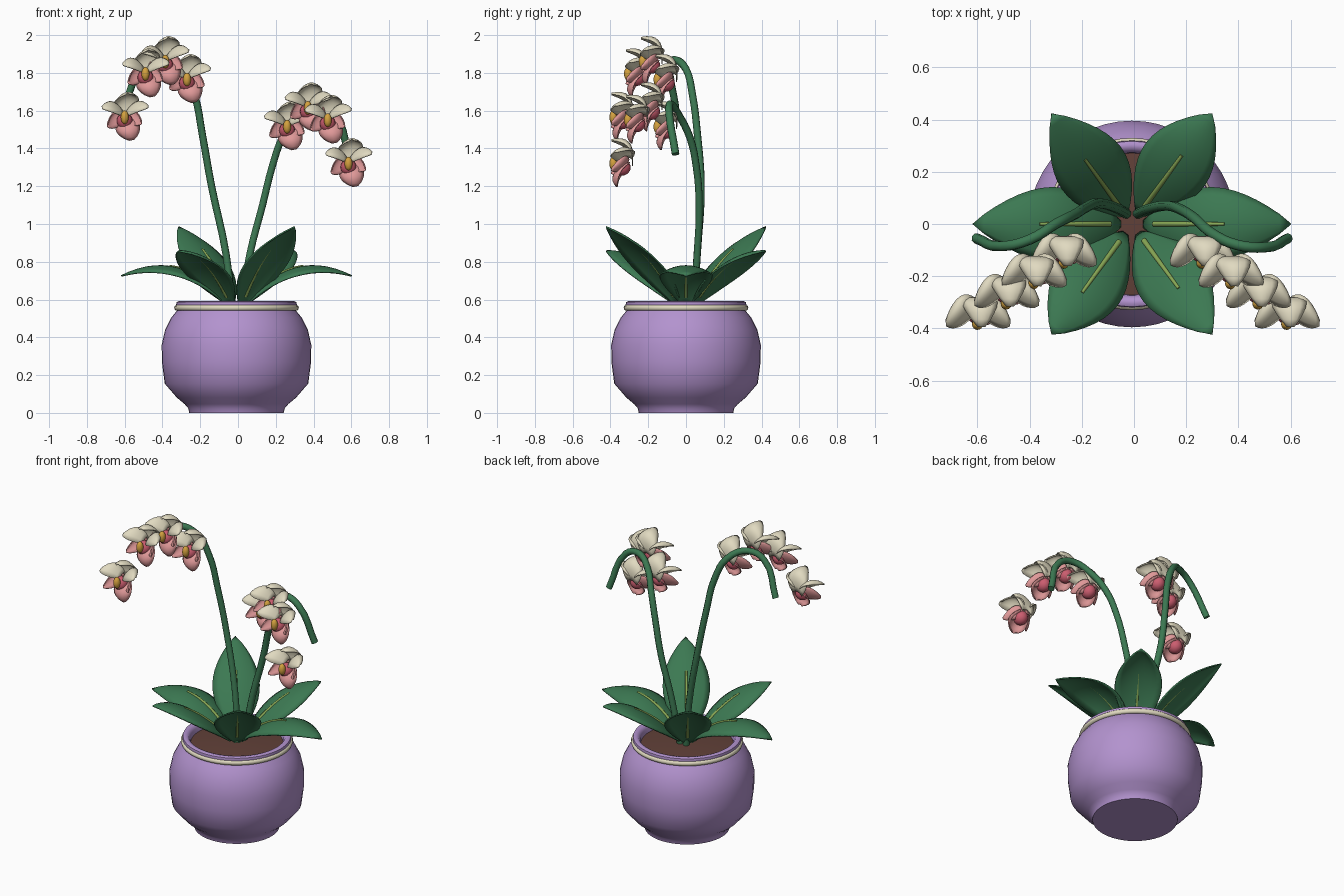
import bpy
import bmesh
from math import sin, cos, pi, radians
from mathutils import Vector

default_cube = bpy.data.objects.get("Cube")
if default_cube:
    bpy.data.objects.remove(default_cube, do_unlink=True)


def material(name, r, g, b):
    mat = bpy.data.materials.new(name)
    mat.use_nodes = True
    mat.diffuse_color = (r, g, b, 1)
    shader = next(n for n in mat.node_tree.nodes if n.type == "BSDF_PRINCIPLED")
    shader.inputs["Base Color"].default_value = (r, g, b, 1)
    shader.inputs["Roughness"].default_value = 0.7
    return mat


LAVENDER = material("lavender glaze", 0.45, 0.29, 0.62)
CREAM = material("cream", 0.75, 0.7, 0.53)
SOIL = material("brown soil", 0.12, 0.052, 0.04)
GREEN = material("leaf green", 0.045, 0.19, 0.085)
RIB_GREEN = material("pale rib green", 0.25, 0.39, 0.09)
PINK = material("petal pink", 0.75, 0.32, 0.32)
DEEP_PINK = material("deep pink", 0.6, 0.11, 0.16)
GOLD = material("gold", 0.66, 0.36, 0.05)
CENTRE_X = -0.008


def finish(name, bm, mat, angle=40):
    """Turn a bmesh into a smooth shaded object with sharp creases."""
    mesh = bpy.data.meshes.new(name)
    bm.to_mesh(mesh)
    bm.free()
    mesh.materials.append(mat)
    mesh.shade_smooth()
    mesh.set_sharp_from_angle(angle=radians(angle))
    obj = bpy.data.objects.new(name, mesh)
    bpy.context.collection.objects.link(obj)
    return obj


def sheet(name, point, nu, nv, mat, thickness=0.0):
    """Grid surface from point(i, j); doubled points are welded."""
    bm = bmesh.new()
    rows = [[bm.verts.new(point(i, j)) for j in range(nv + 1)] for i in range(nu + 1)]
    for i in range(nu):
        for j in range(nv):
            bm.faces.new((rows[i][j], rows[i + 1][j], rows[i + 1][j + 1], rows[i][j + 1]))
    bmesh.ops.remove_doubles(bm, verts=bm.verts, dist=0.00001)
    bmesh.ops.recalc_face_normals(bm, faces=bm.faces)
    obj = finish(name, bm, mat, 50)
    if thickness:
        solid = obj.modifiers.new("thickness", "SOLIDIFY")
        solid.thickness = thickness
        solid.offset = 0
    return obj


def lathe(name, profile, mat, sides=48):
    def point(i, j):
        r, z = profile[i]
        a = 2 * pi * (j % sides) / sides
        return (CENTRE_X + r * cos(a), r * sin(a), z)
    return sheet(name, point, len(profile) - 1, sides, mat)


def tube(name, points, radius, mat, taper=False):
    curve = bpy.data.curves.new(name, "CURVE")
    curve.dimensions = "3D"
    curve.bevel_depth = radius
    curve.bevel_resolution = 2
    curve.resolution_u = 4
    curve.use_fill_caps = True
    spline = curve.splines.new("BEZIER")
    spline.bezier_points.add(len(points) - 1)
    for k, (bp, co) in enumerate(zip(spline.bezier_points, points)):
        bp.co = co
        bp.handle_left_type = bp.handle_right_type = "AUTO"
        if taper:
            bp.radius = 1 - 0.4 * k / (len(points) - 1)
    curve.materials.append(mat)
    obj = bpy.data.objects.new(name, curve)
    bpy.context.collection.objects.link(obj)
    return obj


def ellipsoid(name, centre, size, mat):
    bm = bmesh.new()
    bmesh.ops.create_uvsphere(bm, u_segments=16, v_segments=10, radius=1)
    bmesh.ops.scale(bm, vec=size, verts=bm.verts)
    bmesh.ops.translate(bm, vec=centre, verts=bm.verts)
    return finish(name, bm, mat, 60)


def bend(start, ctrl, tip, u):
    return start * (1 - u) ** 2 + ctrl * 2 * u * (1 - u) + tip * u * u


# Pot, its cream band and the soil
lathe("pot", [(0, 0), (0.25, 0), (0.256, 0.025), (0.275, 0.047), (0.315, 0.08),
              (0.38, 0.155), (0.395, 0.27), (0.396, 0.36), (0.378, 0.44),
              (0.345, 0.505), (0.312, 0.545), (0.32, 0.57), (0.317, 0.586),
              (0.305, 0.592), (0.287, 0.588), (0.275, 0.57), (0.27, 0.52),
              (0, 0.52)], LAVENDER)
band = [(0.314 + 0.016 * cos(k * pi / 5), 0.556 + 0.016 * sin(k * pi / 5)) for k in range(10)]
lathe("pot_band", band + band[:1], CREAM)
lathe("soil", [(0.273, 0.54), (0.15, 0.55), (0, 0.555)], SOIL)


# Leaves arch outwards from the crown, each with a pale rib
def leaf(name, angle, length, width, arch, tip_height):
    a = radians(angle)
    out = Vector((cos(a), sin(a), 0))
    side = Vector((-sin(a), cos(a), 0))
    crown = Vector((CENTRE_X, 0, 0))
    start = crown + out * 0.045 + Vector((0, 0, 0.565))
    ctrl = crown + out * arch[0] + Vector((0, 0, arch[1]))
    tip = crown + out * length + Vector((0, 0, tip_height))

    def point(i, j):
        u, v = i / 14, j / 4 - 1
        w = width * max(sin(pi * (0.02 + 0.98 * u)), 0) ** 0.88
        drop = 0.042 * v * v * w / width
        return bend(start, ctrl, tip, u) + side * (w * v) - Vector((0, 0, drop))

    sheet(name, point, 14, 8, GREEN, 0.008)
    rib = [bend(start, ctrl, tip, 0.08 + 0.1 * k) + Vector((0, 0, 0.003)) for k in range(6)]
    tube(name + "_rib", rib, 0.011, RIB_GREEN, taper=True)


for name, angle in (("left", 0), ("right", 180)):
    leaf("leaf_" + name, angle, 0.61, 0.14, (0.29, 0.885), 0.725)
for name, angle in (("front_left", -54), ("back_right", 126)):
    leaf("leaf_" + name, angle, 0.524, 0.138, (0.25, 0.885), 0.985)
for name, angle in (("front_right", 234), ("back_left", 54)):
    leaf("leaf_" + name, angle, 0.524, 0.138, (0.29, 0.87), 0.857)

# Two arching flower stems
tube("stem_right", [(-0.03, 0.04, 0.55), (-0.065, 0.06, 0.85), (-0.14, 0.08, 1.2),
                    (-0.19, 0.06, 1.48), (-0.23, 0.035, 1.68), (-0.3, 0, 1.82),
                    (-0.4, -0.06, 1.87), (-0.5, -0.085, 1.83), (-0.605, -0.055, 1.62)],
     0.02, GREEN)
tube("stem_left", [(0.015, 0.04, 0.55), (0.065, 0.06, 0.85), (0.13, 0.07, 1.1),
                   (0.18, 0.055, 1.3), (0.235, 0.02, 1.46), (0.305, -0.04, 1.58),
                   (0.395, -0.08, 1.635), (0.495, -0.09, 1.6), (0.59, -0.055, 1.37)],
     0.02, GREEN)


# Flowers: spoon-shaped petals around a deep pink heart and a gold column
def petal(name, centre, path, across, width, bulge, mat):
    """Vaulted petal along a bent path; its edges fall away against bulge."""
    start, ctrl, tip = (centre + Vector(p) for p in path)
    side, fall = Vector(across).normalized(), Vector(bulge)

    def point(i, j):
        u, v = i / 8, j / 3 - 1
        w = width * sin(pi * (0.12 + 0.85 * u)) ** 0.7
        return bend(start, ctrl, tip, u) + side * (w * v) - fall * (v * v * w / width)

    sheet(name, point, 8, 6, mat, 0.006)


# Each petal: path, direction across, half width, bulge, colour
PETALS = {
    "top_petal": (((0, 0.1, 0.01), (0.01, 0.115, 0.155), (0.015, -0.01, 0.127)),
                  (1, 0, 0.15), 0.068, (0, 0, 0.035), CREAM),
    "left_petal": (((0.01, 0.07, 0.03), (0.07, 0.06, 0.115), (0.125, 0.005, 0.06)),
                   (0, -1, -0.35), 0.06, (0, 0, 0.032), CREAM),
    "right_petal": (((-0.01, 0.07, 0.03), (-0.07, 0.06, 0.115), (-0.12, 0.005, 0.055)),
                    (0, -1, -0.35), 0.06, (0, 0, 0.032), CREAM),
    "lower_lip": (((0.005, 0.07, 0), (0.015, -0.04, -0.06), (0.037, 0.015, -0.12)),
                  (1, 0, 0.2), 0.064, (0, -0.035, 0), PINK),
    "left_lip": (((0.01, 0.075, 0), (0.085, 0.05, 0.01), (0.09, -0.01, -0.03)),
                 (0.1, 0.3, 1), 0.042, (0.02, 0, 0), PINK),
    "right_lip": (((-0.01, 0.075, 0), (-0.085, 0.05, 0), (-0.092, -0.01, -0.045)),
                  (-0.1, 0.3, 1), 0.046, (-0.02, 0, 0), PINK),
}


def flower(name, x, y, z):
    centre = Vector((x, y, z))
    for part, (path, across, width, bulge, mat) in PETALS.items():
        petal(f"{name}_{part}", centre, path, across, width, bulge, mat)
    ellipsoid(name + "_heart", centre + Vector((0, 0.045, -0.02)), (0.042, 0.046, 0.044), DEEP_PINK)
    ellipsoid(name + "_column", centre, (0.021, 0.022, 0.036), GOLD)


SPRAYS = {"right": ((-0.27, 1.765), (-0.385, 1.86), (-0.49, 1.795), (-0.6, 1.565)),
          "left": ((0.26, 1.515), (0.37, 1.615), (0.475, 1.55), (0.585, 1.32))}
for spray, places in SPRAYS.items():
    for k, (x, z) in enumerate(places):
        flower(f"{spray}_flower_{k + 1}", x, -0.15 - 0.078 * k, z)
